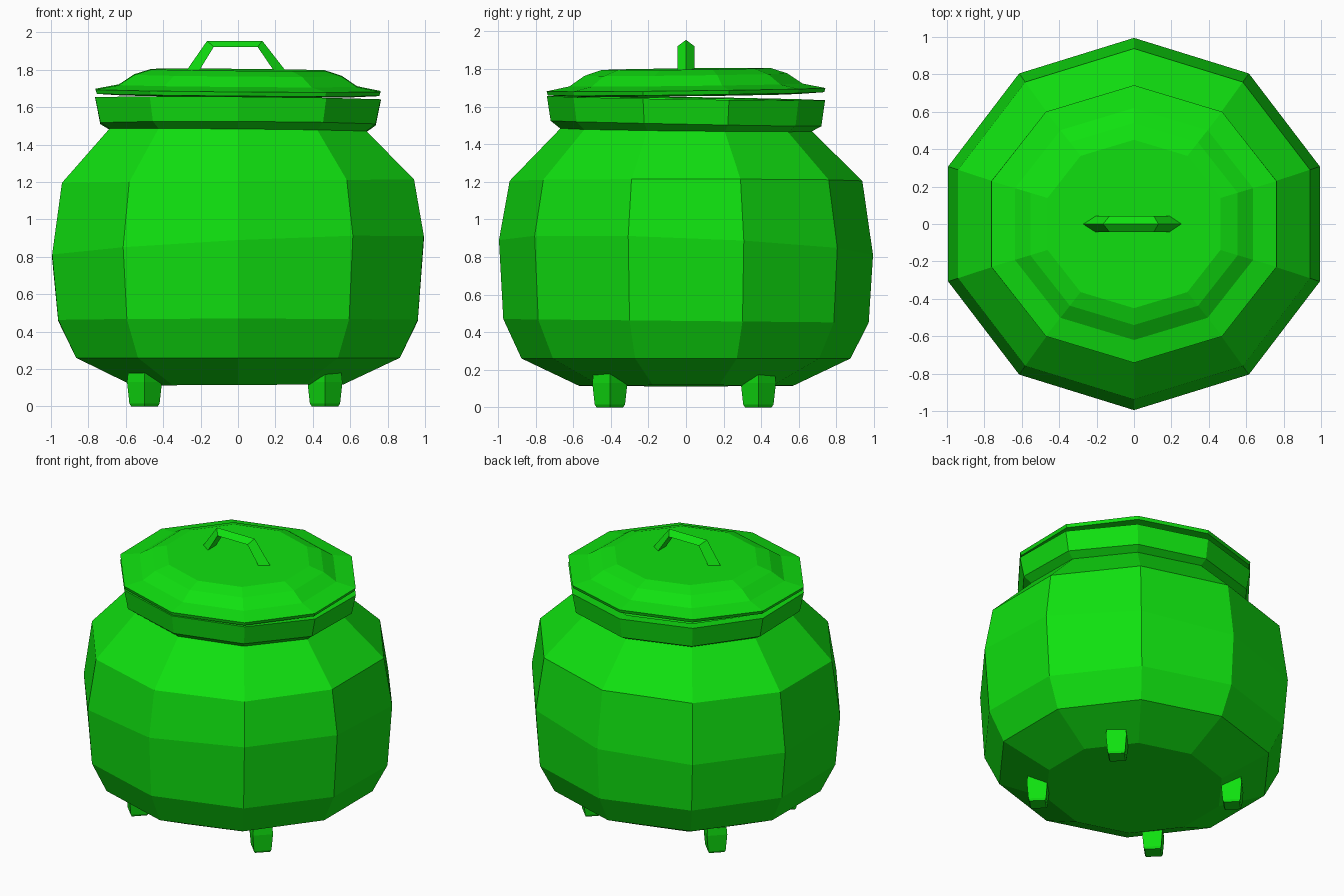
import bpy, bmesh, math
from mathutils import Matrix, Vector

cube = bpy.data.objects.get("Cube")
if cube:
    bpy.data.objects.remove(cube, do_unlink=True)

green = bpy.data.materials.new("bright_green")
green.use_nodes = True
COLOUR = (0.005, 0.75, 0.005, 1)
green.diffuse_color = COLOUR
green.node_tree.nodes["Principled BSDF"].inputs["Base Color"].default_value = COLOUR


def finish(name, bm):
    bmesh.ops.recalc_face_normals(bm, faces=bm.faces)
    mesh = bpy.data.meshes.new(name)
    bm.to_mesh(mesh)
    bm.free()
    mesh.materials.append(green)
    obj = bpy.data.objects.new(name, mesh)
    bpy.context.collection.objects.link(obj)
    return obj


def loft(name, rings):
    """Skin closed rings of points and cap both ends."""
    bm = bmesh.new()
    loops = [[bm.verts.new(p) for p in ring] for ring in rings]
    n = len(loops[0])
    for a, b in zip(loops, loops[1:]):
        for i in range(n):
            j = (i + 1) % n
            bm.faces.new((a[i], a[j], b[j], b[i]))
    bm.faces.new(loops[0])
    bm.faces.new(loops[-1])
    return finish(name, bm)


def ring(radius, stretch, z, tilt_x=0, tilt_y=0, sides=10):
    """Polygon with a corner at the front, widened in x and slightly tilted."""
    points = []
    for i in range(sides):
        a = -math.pi / 2 + i * math.tau / sides
        x, y = radius * stretch * math.cos(a), radius * math.sin(a)
        points.append(Vector((x, y, z + tilt_x * x + tilt_y * y)))
    return points


# Round-bellied pot
loft("pot_body", [
    ring(0.57, 1.04, 0.115, 0.005, 0),
    ring(0.875, 1.04, 0.26),
    ring(0.972, 1.04, 0.46, 0.0, -0.01),
    ring(0.995, 1.05, 0.85, 0.05, -0.04),
    ring(0.938, 1.055, 1.205, 0.01, 0),
    ring(0.67, 1.08, 1.475, -0.01, -0.01),
    ring(0.64, 1.08, 1.54),
])

# Flared collar around the mouth
loft("pot_rim", [
    ring(0.66, 1.08, 1.47, -0.01, -0.01),
    ring(0.72, 1.075, 1.51, -0.005, -0.02),
    ring(0.74, 1.085, 1.645, -0.008, -0.015),
    ring(0.66, 1.085, 1.64, -0.008, -0.015),
    ring(0.62, 1.085, 1.60),
])

# Lid with a thin flange and domed centre
LID_TILT = (-0.008, 0.012)
loft("lid", [ring(r, 1.08, z, *LID_TILT) for r, z in (
    (0.60, 1.66), (0.735, 1.668), (0.742, 1.69),
    (0.62, 1.715), (0.54, 1.77), (0.45, 1.80))])

# Handle: triangular bar with its ridge facing outward
outer = [(-0.29, 1.775), (-0.165, 1.955), (0.13, 1.955), (0.27, 1.775)]
inner = [(-0.22, 1.775), (-0.13, 1.922), (0.105, 1.922), (0.205, 1.775)]
loft("lid_handle", [
    [Vector((ox, 0, oz)), Vector((ix, -0.044, iz)), Vector((ix, 0.044, iz))]
    for (ox, oz), (ix, iz) in zip(outer, inner)])

# Four short square feet turned toward the corners
for side, x in (("right", -0.50), ("left", 0.465)):
    for end, y in (("front", -0.405), ("back", 0.385)):
        place = Matrix.Translation((x, y, 0)) @ Matrix.Rotation(math.radians(45), 4, "Z")
        rings = []
        for half, z in ((0.05, 0), (0.057, 0.015), (0.066, 0.13), (0.062, 0.18)):
            rings.append([place @ Vector((half * sx, half * sy, z))
                          for sx, sy in ((-1, -1), (1, -1), (1, 1), (-1, 1))])
        loft(f"{end}_{side}_foot", rings)
